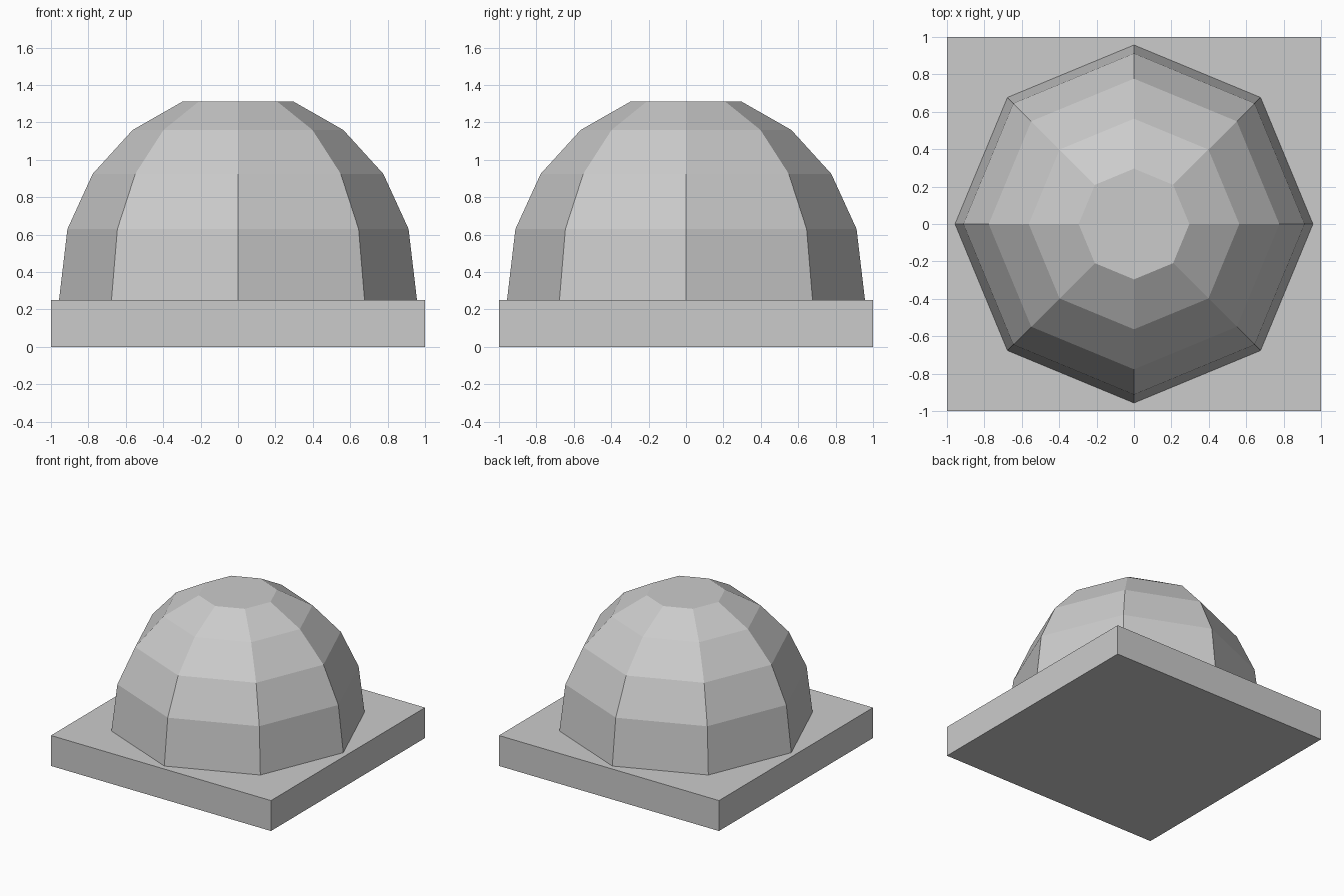
import bpy
import bmesh
from math import cos, sin, pi

cube = bpy.data.objects.get("Cube")
if cube:
    bpy.data.objects.remove(cube, do_unlink=True)

# Single plain grey
grey = bpy.data.materials.new("plain_grey")
grey.use_nodes = True
colour = (0.6, 0.6, 0.6, 1)
grey.diffuse_color = colour
grey.node_tree.nodes["Principled BSDF"].inputs["Base Color"].default_value = colour


def add_object(name, bm):
    bmesh.ops.recalc_face_normals(bm, faces=bm.faces)
    mesh = bpy.data.meshes.new(name)
    bm.to_mesh(mesh)
    bm.free()
    mesh.materials.append(grey)
    obj = bpy.data.objects.new(name, mesh)
    bpy.context.collection.objects.link(obj)
    return obj


# Square base slab
BASE_HEIGHT = 0.25
bm = bmesh.new()
bmesh.ops.create_cube(bm, size=1)
bmesh.ops.scale(bm, vec=(2, 2, BASE_HEIGHT), verts=bm.verts)
bmesh.ops.translate(bm, vec=(0, 0, BASE_HEIGHT / 2), verts=bm.verts)
add_object("base_slab", bm)

# Eight-sided faceted dome, built as stacked rings with a flat cap
SIDES = 8
profile = [(0.957, BASE_HEIGHT), (0.912, 0.63), (0.777, 0.925),
           (0.563, 1.16), (0.296, 1.312)]
bm = bmesh.new()
rings = [[bm.verts.new((r * cos(2 * pi * i / SIDES), r * sin(2 * pi * i / SIDES), z))
          for i in range(SIDES)] for r, z in profile]
for low, high in zip(rings, rings[1:]):
    for i in range(SIDES):
        j = (i + 1) % SIDES
        bm.faces.new((low[i], low[j], high[j], high[i]))
bm.faces.new(rings[0][::-1])
bm.faces.new(rings[-1])
add_object("faceted_dome", bm)
